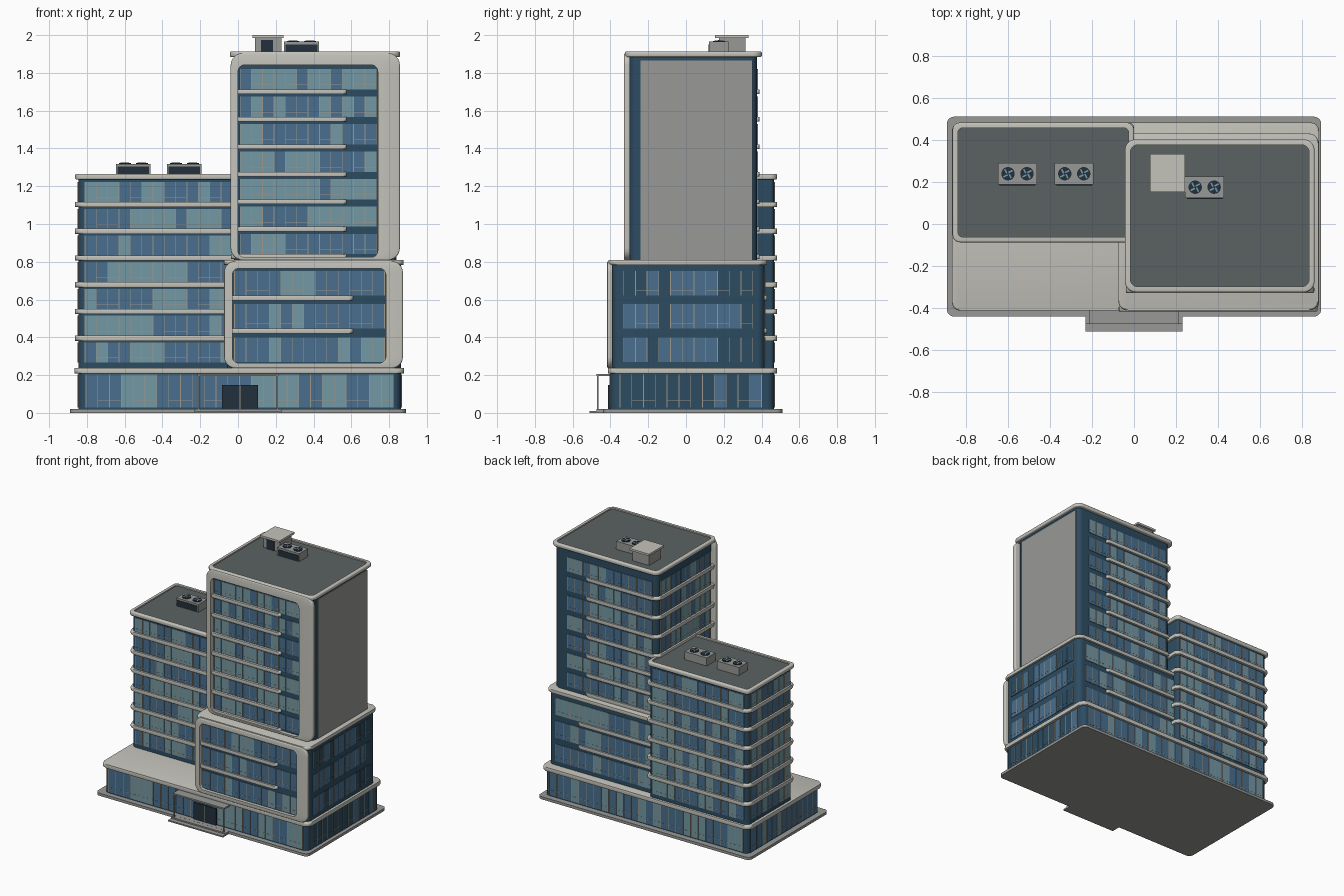
import bpy, bmesh, math, random
from mathutils import Matrix, Vector

random.seed(4)
cube = bpy.data.objects.get("Cube")
if cube:
    bpy.data.objects.remove(cube, do_unlink=True)


def material(name, r, g, b):
    lin = [((c / 255 + 0.055) / 1.055) ** 2.4 for c in (r, g, b)] + [1]
    m = bpy.data.materials.new(name)
    m.use_nodes = True
    m.diffuse_color = lin
    m.node_tree.nodes["Principled BSDF"].inputs["Base Color"].default_value = lin
    return m


STONE = material("pale stone", 196, 195, 187)
GREY = material("concrete grey", 152, 154, 150)
ROOF = material("roof felt", 91, 97, 98)
WALL = material("dark glass", 45, 76, 97)
BLUE = material("blue glass", 74, 111, 142)
LIGHT = material("light glass", 116, 152, 164)
MULLION = material("mullion beige", 160, 152, 138)
DARK = material("near black", 36, 48, 60)


def finish(name, bm, *mats):
    bmesh.ops.recalc_face_normals(bm, faces=bm.faces)
    me = bpy.data.meshes.new(name)
    bm.to_mesh(me)
    bm.free()
    for m in mats:
        me.materials.append(m)
    ob = bpy.data.objects.new(name, me)
    bpy.context.collection.objects.link(ob)
    return ob


def outline(x0, x1, y0, y1, r_left=0, r_right=None, n=6):
    """Rectangle outline with rounded left and right corners."""
    r_right = r_left if r_right is None else r_right
    corners = [(x0, y0, 1, 1, r_left), (x1, y0, -1, 1, r_right),
               (x1, y1, -1, -1, r_right), (x0, y1, 1, -1, r_left)]
    pts = []
    for k, (x, y, sx, sy, r) in enumerate(corners):
        if r == 0:
            pts.append((x, y))
            continue
        for i in range(n + 1):
            a = math.pi + (k + i / n) * math.pi / 2
            pts.append((x + sx * r + r * math.cos(a), y + sy * r + r * math.sin(a)))
    return pts


def prism(name, pts, z0, z1, mat, bevel=0):
    bm = bmesh.new()
    low = [bm.verts.new((x, y, z0)) for x, y in pts]
    top = [bm.verts.new((x, y, z1)) for x, y in pts]
    caps = [bm.faces.new(low), bm.faces.new(top)]
    for i in range(len(pts)):
        j = (i + 1) % len(pts)
        bm.faces.new((low[i], low[j], top[j], top[i]))
    if bevel:
        rim = [e for f in caps for e in f.edges]
        bmesh.ops.bevel(bm, geom=rim, offset=bevel, segments=3, profile=0.5, affect='EDGES')
    return finish(name, bm, mat)


def box(name, x0, x1, y0, y1, z0, z1, mat):
    return prism(name, outline(x0, x1, y0, y1), z0, z1, mat)


def ring(name, outer, inner, w0, w1, mat, upright=False):
    """Closed frame between two outlines, flat or standing in the xz plane."""
    bm = bmesh.new()
    loops = []
    for pts, w in ((outer, w0), (outer, w1), (inner, w1), (inner, w0)):
        loops.append([bm.verts.new((u, w, v) if upright else (u, v, w)) for u, v in pts])
    n = len(outer)
    for k in range(4):
        a, b = loops[k], loops[(k + 1) % 4]
        for i in range(n):
            j = (i + 1) % n
            bm.faces.new((a[i], a[j], b[j], b[i]))
    rim = [e for e in bm.edges if e.verts[0] in loops[0] + loops[1]
           and e.verts[1] in loops[0] + loops[1]
           and abs(e.verts[0].co[1 if upright else 2] - e.verts[1].co[1 if upright else 2]) < 1e-6]
    bmesh.ops.bevel(bm, geom=rim, offset=0.008, segments=3, profile=0.5, affect='EDGES')
    return finish(name, bm, mat)


def facade(name, a, b, z0, h, weights=(0, 6, 4)):
    """Row of glass plates with mullions; outward is right of a->b."""
    a, b = Vector((*a, 0)), Vector((*b, 0))
    d = (b - a).normalized()
    nrm = Vector((d.y, -d.x, 0))
    count = max(1, round((b - a).length / 0.062))
    w = (b - a).length / count
    bm = bmesh.new()

    def plate(along, z, sx, sz, depth, index):
        pos = a + d * along + Vector((0, 0, z))
        rot = Matrix((d, nrm, Vector((0, 0, 1)))).transposed().to_4x4()
        mat = Matrix.Translation(pos) @ rot @ Matrix.Diagonal((sx, depth, sz, 1))
        for v in bmesh.ops.create_cube(bm, size=1, matrix=mat)["verts"]:
            for f in v.link_faces:
                f.material_index = index

    tint = 1
    for i in range(count):
        if i == 0 or random.random() < 0.75:
            tint = random.choices((0, 1, 2), weights)[0]
        plate((i + 0.5) * w, z0 + h / 2, w, h, 0.006, tint)
        plate((i + 0.5) * w, z0 + h * 0.22, w, 0.0025, 0.008, 3 if i % 3 else tint)
    for i in range(count + 1):
        plate(i * w, z0 + h / 2, 0.004, h, 0.012, 3)
    return finish(name, bm, WALL, BLUE, LIGHT, MULLION)


def glazing(name, rows, h, sides):
    for k, z in enumerate(rows):
        for side, (a, b, *weights) in sides.items():
            facade(f"{name}_{side}_windows_{k + 1}", a, b, z, h, *weights)


def roof(name, x0, x1, y0, y1, z0, z1, r):
    t = 0.026
    ring(name + "_parapet", outline(x0, x1, y0, y1, r),
         outline(x0 + t, x1 - t, y0 + t, y1 - t, r - 0.015), z0, z1, STONE)
    prism(name + "_deck", outline(x0 + 0.015, x1 - 0.015, y0 + 0.015, y1 - 0.015, r - 0.01),
          z0 + 0.006, z1 - 0.009, ROOF)


RIGHT_MIX = (5, 6, 0)

# Plinth, entrance steps and ground floor
prism("plinth", outline(-0.89, 0.89, -0.44, 0.51, 0.035), 0, 0.02, GREY)
box("lower_step", -0.23, 0.23, -0.51, -0.4, 0, 0.01, GREY)
box("upper_step", -0.23, 0.23, -0.475, -0.4, 0, 0.0195, GREY)
prism("ground_floor", outline(-0.845, 0.862, -0.4, 0.465, 0.04), 0.02, 0.22, WALL)
glazing("ground", [0.028], 0.175, {
    "front": ((-0.805, -0.4), (0.822, -0.4)), "back": ((0.822, 0.465), (-0.805, 0.465)),
    "right": ((0.862, -0.35), (0.862, 0.4), RIGHT_MIX),
    "left": ((-0.845, 0.425), (-0.845, -0.36))})
prism("ground_cornice", outline(-0.865, 0.88, -0.412, 0.482, 0.04), 0.208, 0.238, STONE, 0.01)

# Entrance door and canopy
box("door", -0.085, 0.105, -0.412, -0.395, 0.02, 0.147, DARK)
box("door_joint", 0.008, 0.012, -0.414, -0.41, 0.02, 0.147, MULLION)
box("canopy", -0.215, 0.215, -0.475, -0.395, 0.194, 0.205, GREY)
for s, side in ((-1, "right"), (1, "left")):
    box(f"canopy_post_{side}", s * 0.208 - 0.004, s * 0.208 + 0.004, -0.47, -0.462, 0.015, 0.196, GREY)

# Low wing
prism("wing_body", outline(-0.845, -0.018, -0.07, 0.465, 0.035, 0.02), 0.23, 1.245, WALL)
glazing("wing", [0.268 + 0.1415 * k for k in range(7)], 0.105, {
    "front": ((-0.81, -0.07), (-0.03, -0.07)), "back": ((-0.04, 0.465), (-0.81, 0.465)),
    "left": ((-0.845, 0.43), (-0.845, -0.035))})
for k in range(6):
    z = 0.3955 + 0.1415 * k
    prism(f"wing_band_{k + 1}", outline(-0.862, 0, -0.087, 0.482, 0.045, 0.025),
          z - 0.014, z + 0.014, STONE, 0.01)
roof("wing_roof", -0.862, 0.0, -0.087, 0.482, 1.235, 1.266, 0.035)

# Middle block
prism("middle_body", outline(-0.058, 0.862, -0.392, 0.415, 0.04), 0.23, 0.79, WALL)
glazing("middle", [0.27, 0.447, 0.621], 0.13, {
    "front": ((-0.018, -0.392), (0.775, -0.392)), "back": ((0.8, 0.415), (-0.018, 0.415)),
    "right": ((0.862, -0.33), (0.862, 0.353), RIGHT_MIX),
    "left": ((-0.058, -0.05), (-0.058, -0.35))})
for k, z in enumerate((0.434, 0.608)):
    prism(f"middle_band_{k + 1}", outline(-0.073, 0.61, -0.408, 0.43, 0.045, 0.018),
          z - 0.013, z + 0.013, STONE, 0.01)
prism("middle_cornice", outline(-0.075, 0.877, -0.41, 0.43, 0.045), 0.784, 0.81, STONE, 0.01)
ring("middle_frame", outline(-0.073, 0.873, 0.236, 0.803, 0.06),
     outline(-0.03, 0.783, 0.264, 0.765, 0.035), -0.417, -0.388, STONE, upright=True)

# Tower
prism("tower_body", outline(-0.02, 0.835, -0.298, 0.375, 0.04), 0.8, 1.895, WALL)
box("tower_side_panel", 0.8, 0.84, -0.24, 0.353, 0.805, 1.865, GREY)
levels = [0.827 + 0.1455 * k for k in range(7)]
glazing("tower", [z + 0.013 for z in levels], 0.108, {
    "front": ((0.01, -0.298), (0.732, -0.298)), "back": ((0.732, 0.375), (0.02, 0.375)),
    "left": ((-0.02, 0.335), (-0.02, -0.258))})
for k, z in enumerate(levels):
    prism(f"tower_band_{k + 1}", outline(-0.038, 0.575, -0.318, 0.39, 0.045, 0.016),
          z - 0.013, z + 0.013, STONE, 0.01)
ring("tower_frame", outline(-0.039, 0.857, 0.808, 1.905, 0.065),
     outline(0.0, 0.74, 0.824, 1.842, 0.035), -0.328, -0.296, STONE, upright=True)
roof("tower_roof", -0.043, 0.858, -0.324, 0.402, 1.884, 1.913, 0.05)

# Roof stair house
box("stair_house", 0.09, 0.23, 0.175, 0.315, 1.9, 1.986, GREY)
box("stair_house_cap", 0.077, 0.242, 0.153, 0.332, 1.985, 2.0, STONE)
box("stair_house_door", 0.122, 0.185, 0.169, 0.18, 1.904, 1.975, DARK)


# Rooftop cooling units with twin fans
def cooler(name, x, y, z):
    box(name + "_case", x, x + 0.185, y, y + 0.103, z, z + 0.062, GREY)
    box(name + "_grille", x + 0.008, x + 0.177, y - 0.003, y + 0.002, z + 0.004, z + 0.048, DARK)
    for k in range(2):
        bm = bmesh.new()
        c = Vector((x + 0.048 + 0.09 * k, y + 0.052, z + 0.064))
        bmesh.ops.create_cone(bm, cap_ends=True, segments=20, radius1=0.032, radius2=0.032,
                              depth=0.005, matrix=Matrix.Translation(c))
        for i in range(4):
            m = (Matrix.Translation(c + Vector((0, 0, 0.003)))
                 @ Matrix.Rotation(math.pi * (i / 2 + 0.15), 4, 'Z')
                 @ Matrix.Translation((0.015, 0.004, 0)) @ Matrix.Diagonal((0.022, 0.008, 0.003, 1)))
            for v in bmesh.ops.create_cube(bm, size=1, matrix=m)["verts"]:
                for f in v.link_faces:
                    f.material_index = 1
        finish(f"{name}_fan_{k + 1}", bm, DARK, LIGHT)


cooler("cooler_a", -0.647, 0.187, 1.256)
cooler("cooler_b", -0.377, 0.187, 1.256)
cooler("cooler_tower", 0.243, 0.123, 1.903)

# Smooth the rounded edges, keep corners sharp
bpy.ops.object.select_all(action='DESELECT')
for ob in bpy.context.scene.objects:
    if ob.type == 'MESH':
        ob.select_set(True)
        bpy.context.view_layer.objects.active = ob
bpy.ops.object.shade_smooth_by_angle(angle=math.radians(40))
